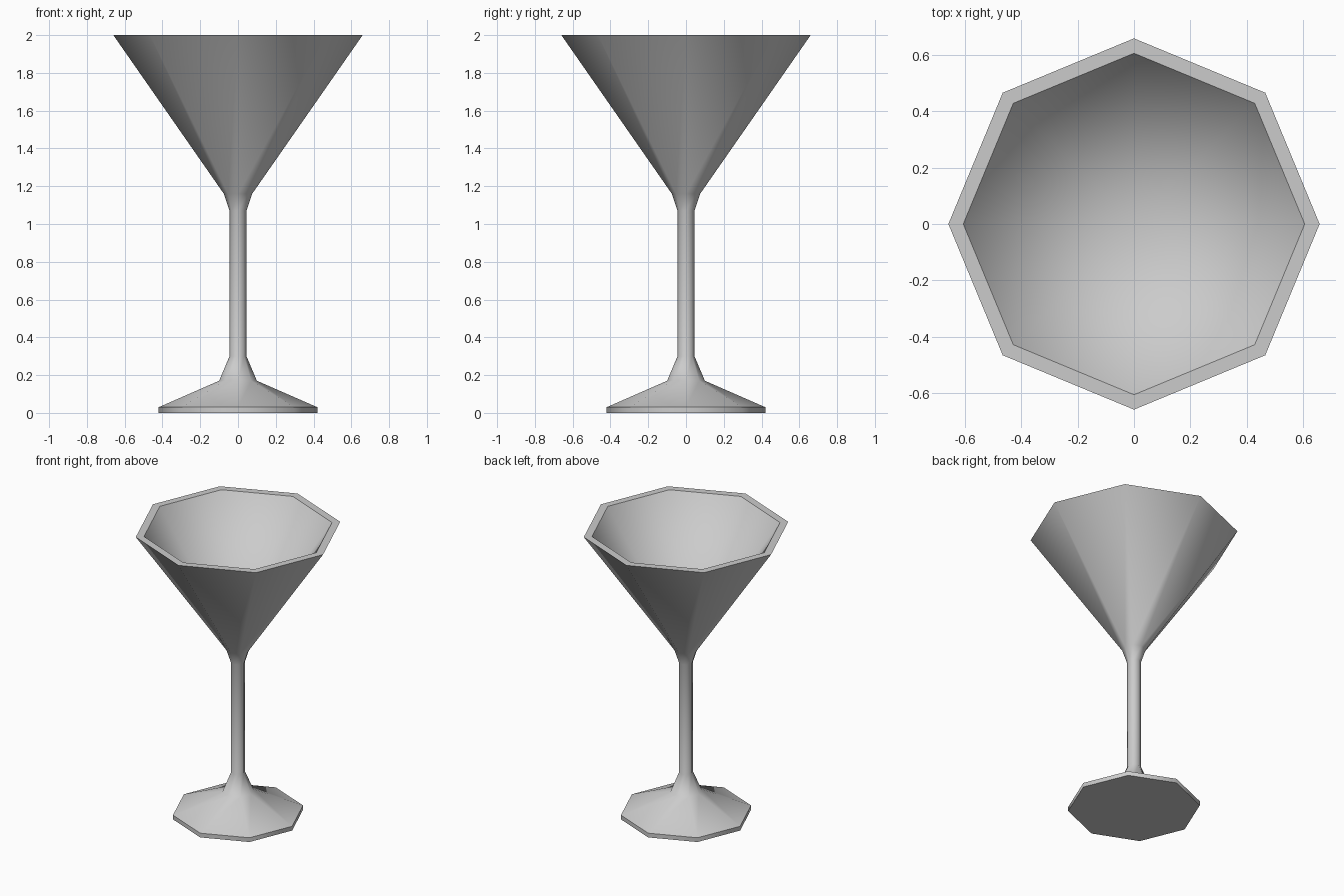
import bpy
import bmesh
import math

cube = bpy.data.objects.get("Cube")
if cube:
    bpy.data.objects.remove(cube, do_unlink=True)

SIDES = 8

# One pale grey for the whole glass
grey = bpy.data.materials.new("pale_grey")
grey.use_nodes = True
colour = (0.6, 0.6, 0.6, 1)
grey.diffuse_color = colour
grey.node_tree.nodes["Principled BSDF"].inputs["Base Color"].default_value = colour


def lathe(name, profile):
    """Spin a (radius, height) profile around z into an eight-sided solid."""
    bm = bmesh.new()
    verts = [bm.verts.new((r, 0, z)) for r, z in profile]
    edges = [bm.edges.new(pair) for pair in zip(verts, verts[1:])]
    bmesh.ops.spin(bm, geom=verts + edges, cent=(0, 0, 0), axis=(0, 0, 1),
                   angle=math.tau, steps=SIDES, use_duplicate=False)
    bmesh.ops.remove_doubles(bm, verts=bm.verts, dist=0.001)
    bmesh.ops.recalc_face_normals(bm, faces=bm.faces)
    mesh = bpy.data.meshes.new(name)
    bm.to_mesh(mesh)
    bm.free()
    mesh.materials.append(grey)
    obj = bpy.data.objects.new(name, mesh)
    bpy.context.collection.objects.link(obj)
    bpy.ops.object.select_all(action='DESELECT')
    obj.select_set(True)
    bpy.context.view_layer.objects.active = obj
    bpy.ops.object.shade_smooth_by_angle(angle=math.radians(50))
    return obj


# Foot, stem and hollow bowl form one continuous surface
foot = [(0, 0), (0.42, 0), (0.42, 0.03), (0.1, 0.17)]
stem = [(0.045, 0.3), (0.045, 1.07)]
bowl = [(0.075, 1.16), (0.66, 2), (0.607, 2), (0, 1.16)]
lathe("cocktail_glass", foot + stem + bowl)
